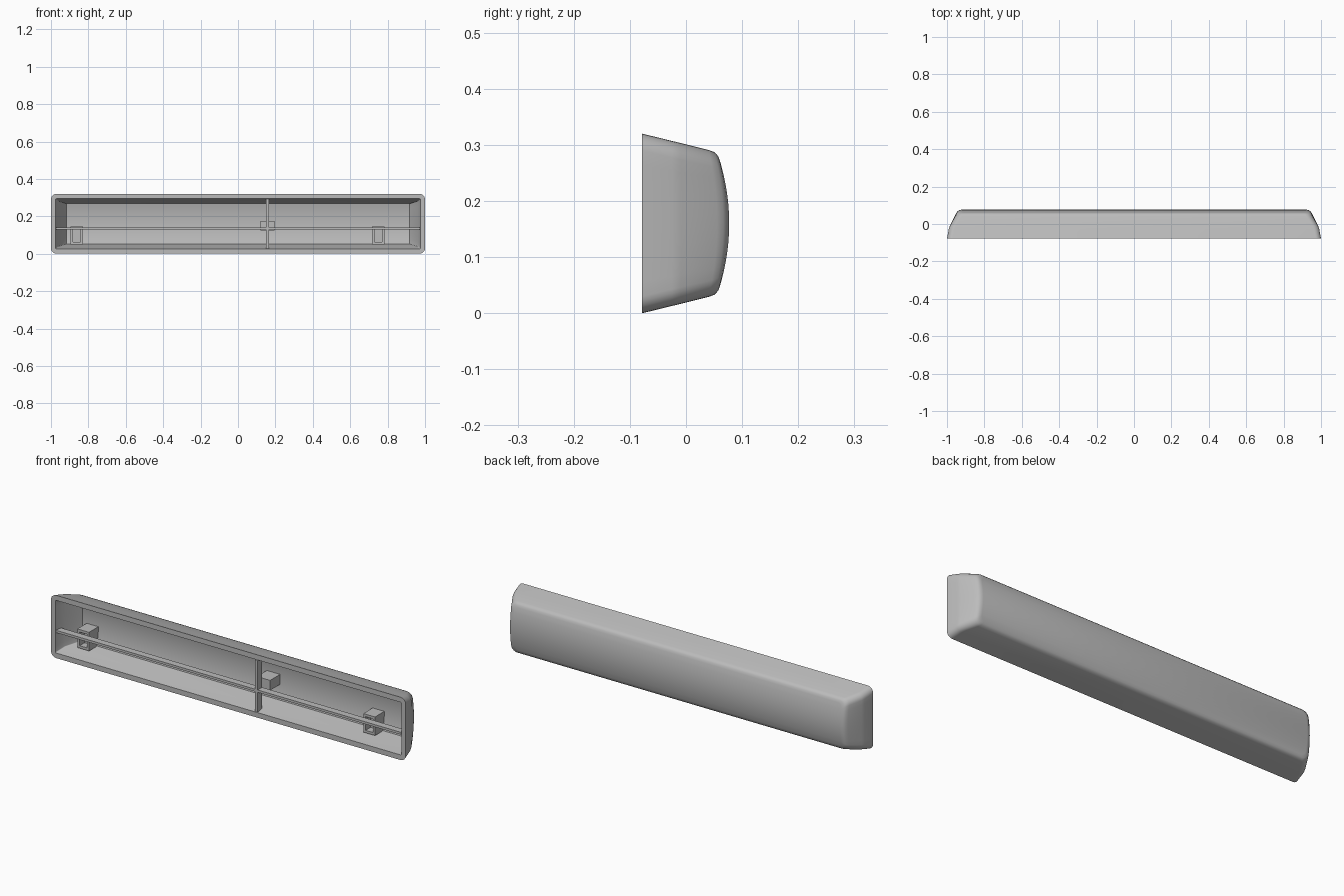
import bpy, bmesh, math
from mathutils import Vector

cube = bpy.data.objects.get("Cube")
if cube:
    bpy.data.objects.remove(cube, do_unlink=True)

MID = 0.16  # height of the long centre line

grey = bpy.data.materials.new("plain grey")
grey.use_nodes = True
colour = (0.5, 0.5, 0.5, 1)
grey.diffuse_color = colour
grey.node_tree.nodes["Principled BSDF"].inputs["Base Color"].default_value = colour


def finish(bm, name, smooth=False):
    bmesh.ops.recalc_face_normals(bm, faces=bm.faces)
    mesh = bpy.data.meshes.new(name)
    bm.to_mesh(mesh)
    bm.free()
    mesh.materials.append(grey)
    obj = bpy.data.objects.new(name, mesh)
    bpy.context.collection.objects.link(obj)
    if smooth:
        bpy.ops.object.select_all(action='DESELECT')
        obj.select_set(True)
        bpy.context.view_layer.objects.active = obj
        bpy.ops.object.shade_smooth_by_angle(angle=math.radians(35))
    return obj


def ring(bm, y, hx, hz, r, bulge, arc=6, straight=10):
    """Rounded rectangle bowed backwards at mid height; right half, then left half."""
    half = []
    for i in range(arc + 1):
        a = -math.pi / 2 * (1 - i / arc)
        half.append((hx - r + r * math.cos(a), -hz + r + r * math.sin(a)))
    for i in range(1, straight):
        half.append((hx, (hz - r) * (2 * i / straight - 1)))
    half += [(x, -z) for x, z in half[:arc + 1][::-1]]

    def vert(x, z):
        return bm.verts.new((x, y + bulge * (1 - (z / hz) ** 2), MID + z))
    return [vert(x, z) for x, z in half] + [vert(-x, z) for x, z in half[::-1]]


def cap(bm, loop):
    n = len(loop)
    for i in range(n // 2 - 1):
        bm.faces.new((loop[i], loop[i + 1], loop[n - 2 - i], loop[n - 1 - i]))


# Hollow shell: from the inner back wall, round the rim, to the domed outer back
sections = [  # y, half length, half height, corner radius, bow
    (0.047, 0.918, 0.108, 0.004, 0.014),
    (-0.02, 0.962, 0.122, 0.004, 0),
    (-0.078, 0.975, 0.134, 0.004, 0),
    (-0.078, 1.0, 0.16, 0.03, 0),
    (-0.025, 0.99, 0.147, 0.03, 0),
    (-0.01, 0.984, 0.1435, 0.03, 0.002),
    (0.04, 0.952, 0.131, 0.03, 0.0155),
    (0.051, 0.945, 0.127, 0.03, 0.0155),
    (0.058, 0.936, 0.119, 0.028, 0.0155),
    (0.0615, 0.922, 0.108, 0.025, 0.0155),
]
bm = bmesh.new()
loops = [ring(bm, *s) for s in sections]
for a, b in zip(loops, loops[1:]):
    for i in range(len(a)):
        j = (i + 1) % len(a)
        bm.faces.new((a[i], a[j], b[j], b[i]))
cap(bm, loops[0])
cap(bm, loops[-1])
finish(bm, "shell", smooth=True)


def box(name, low, high, hole=0):
    low, high = Vector(low), Vector(high)
    bm = bmesh.new()
    bmesh.ops.create_cube(bm, size=1)
    for v in bm.verts:
        v.co = (low + high) / 2 + v.co * (high - low)
    if hole:  # square socket in the front face
        front = min(bm.faces, key=lambda f: f.calc_center_median().y)
        bmesh.ops.inset_individual(bm, faces=[front], thickness=hole)
        pit = bmesh.ops.extrude_discrete_faces(bm, faces=[front])["faces"][0]
        for v in pit.verts:
            v.co.y += 0.04
    return finish(bm, name)


# Thin crossing ribs at the opening
box("long_rib", (-0.972, -0.077, 0.129), (0.972, -0.042, 0.141))
box("upright_rib", (0.151, -0.0775, 0.028), (0.165, -0.042, 0.292))

# Socket blocks and a small stop on the inner back wall
for side, x in (("right", -0.862), ("left", 0.75)):
    box(side + "_socket", (x - 0.033, -0.015, 0.05), (x + 0.033, 0.06, 0.145), hole=0.018)
box("centre_stop", (0.12, -0.02, 0.125), (0.195, 0.062, 0.176))
